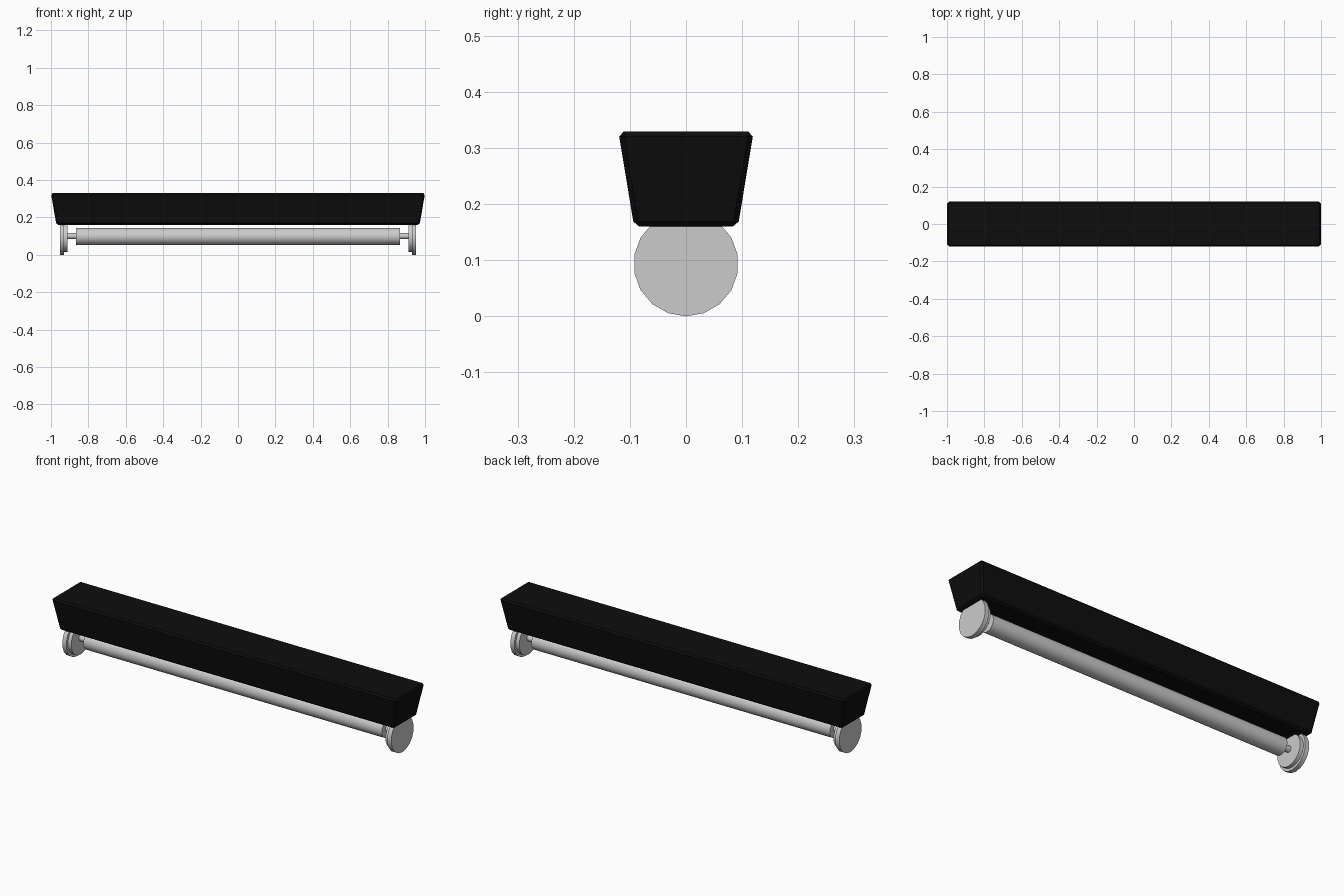
import bpy
import bmesh
import math
from mathutils import Matrix

cube = bpy.data.objects.get("Cube")
if cube:
    bpy.data.objects.remove(cube, do_unlink=True)


def material(name, color):
    m = bpy.data.materials.new(name)
    m.use_nodes = True
    m.diffuse_color = color
    m.node_tree.nodes["Principled BSDF"].inputs["Base Color"].default_value = color
    return m


BLACK = material("black casing", (0.004, 0.004, 0.004, 1))
GREY = material("light grey metal", (0.6, 0.6, 0.6, 1))


def make_object(name, bm, mat):
    mesh = bpy.data.meshes.new(name)
    bmesh.ops.recalc_face_normals(bm, faces=bm.faces)
    bm.to_mesh(mesh)
    bm.free()
    mesh.materials.append(mat)
    obj = bpy.data.objects.new(name, mesh)
    bpy.context.collection.objects.link(obj)
    return obj


def rod(name, x0, x1, radius, z, sides):
    """Cylinder lying along x between x0 and x1."""
    bm = bmesh.new()
    place = Matrix.Translation(((x0 + x1) / 2, 0, z)) @ Matrix.Rotation(math.pi / 2, 4, 'Y')
    # Turn the section so that a corner points along y
    bmesh.ops.create_cone(bm, cap_ends=True, segments=sides, radius1=radius, radius2=radius,
                          depth=abs(x1 - x0),
                          matrix=place @ Matrix.Rotation(math.pi / 2, 4, 'Z'))
    obj = make_object(name, bm, GREY)
    bpy.context.view_layer.objects.active = obj
    bpy.ops.object.select_all(action='DESELECT')
    obj.select_set(True)
    bpy.ops.object.shade_smooth_by_angle(angle=math.radians(30))
    return obj


# Casing: long box, narrower at the bottom, with small chamfers
bm = bmesh.new()
bmesh.ops.create_cube(bm, size=2)
for v in bm.verts:
    top = v.co.z > 0
    v.co.x *= 1.0 if top else 0.971
    v.co.y *= 0.1205 if top else 0.0925
    v.co.z = 0.329 if top else 0.16
bmesh.ops.bevel(bm, geom=bm.edges[:], offset=0.009, segments=1, affect='EDGES')
make_object("casing", bm, BLACK)

# Roller between the wheels
rod("roller", -0.865, 0.865, 0.045, 0.098, 32)

# Stepped wheel and axle at each end
for side, s in (("left", 1), ("right", -1)):
    rod(side + "_wheel", s * 0.93, s * 0.953, 0.0935, 0.0935, 18)
    rod(side + "_wheel_step", s * 0.911, s * 0.931, 0.08, 0.0935, 18)
    rod(side + "_axle", s * 0.86, s * 0.915, 0.016, 0.1, 16)
